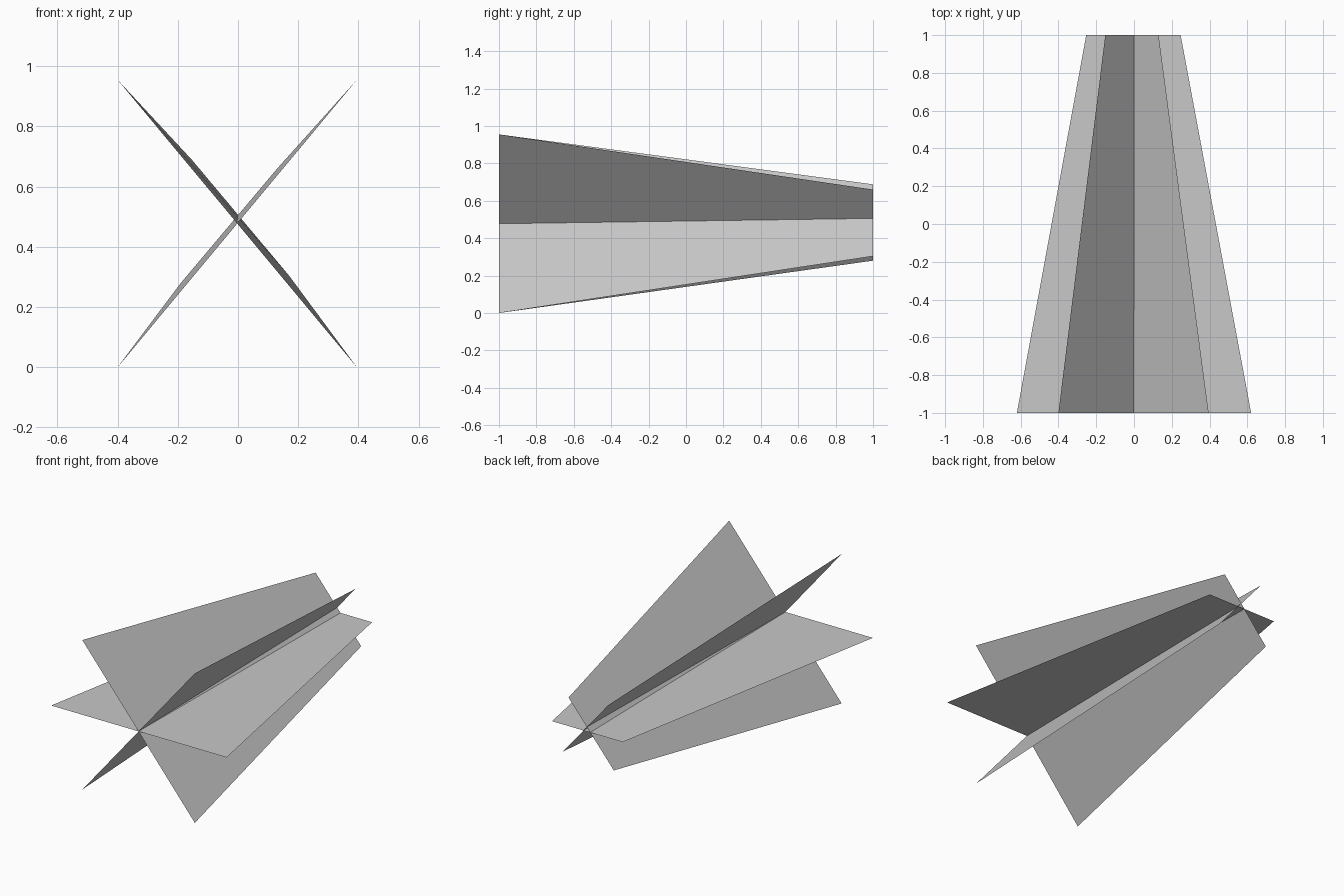
import bpy
import bmesh
from mathutils import Vector

cube = bpy.data.objects.get("Cube")
if cube:
    bpy.data.objects.remove(cube, do_unlink=True)

# One plain grey for every sheet
GREY = (0.58, 0.58, 0.58, 1.0)
grey = bpy.data.materials.new("light_grey")
grey.use_nodes = True
grey.diffuse_color = GREY
grey.node_tree.nodes["Principled BSDF"].inputs["Base Color"].default_value = GREY


def tapered_sheet(name, front, back):
    """Flat sheet from a front edge (y = -1) to a back edge (y = 1); ends are (x, z), left to right."""
    bm = bmesh.new()
    corners = [Vector((x, -1, z)) for x, z in front]
    corners += [Vector((x, 1, z)) for x, z in reversed(back)]
    bm.faces.new([bm.verts.new(c) for c in corners])
    bm.normal_update()
    mesh = bpy.data.meshes.new(name)
    bm.to_mesh(mesh)
    bm.free()
    mesh.materials.append(grey)
    obj = bpy.data.objects.new(name, mesh)
    bpy.context.collection.objects.link(obj)
    return obj


# Level sheet through the middle
tapered_sheet("level_sheet", [(-0.62, 0.478), (0.62, 0.478)], [(-0.253, 0.478), (0.247, 0.478)])

# Two crossed diagonal sheets, narrowing and rising slightly to the back
tapered_sheet("falling_sheet", [(-0.4, 0.955), (0.395, 0)], [(-0.152, 0.688), (0.17, 0.304)])
tapered_sheet("rising_sheet", [(-0.4, 0), (0.395, 0.955)], [(-0.19, 0.28), (0.13, 0.66)])
